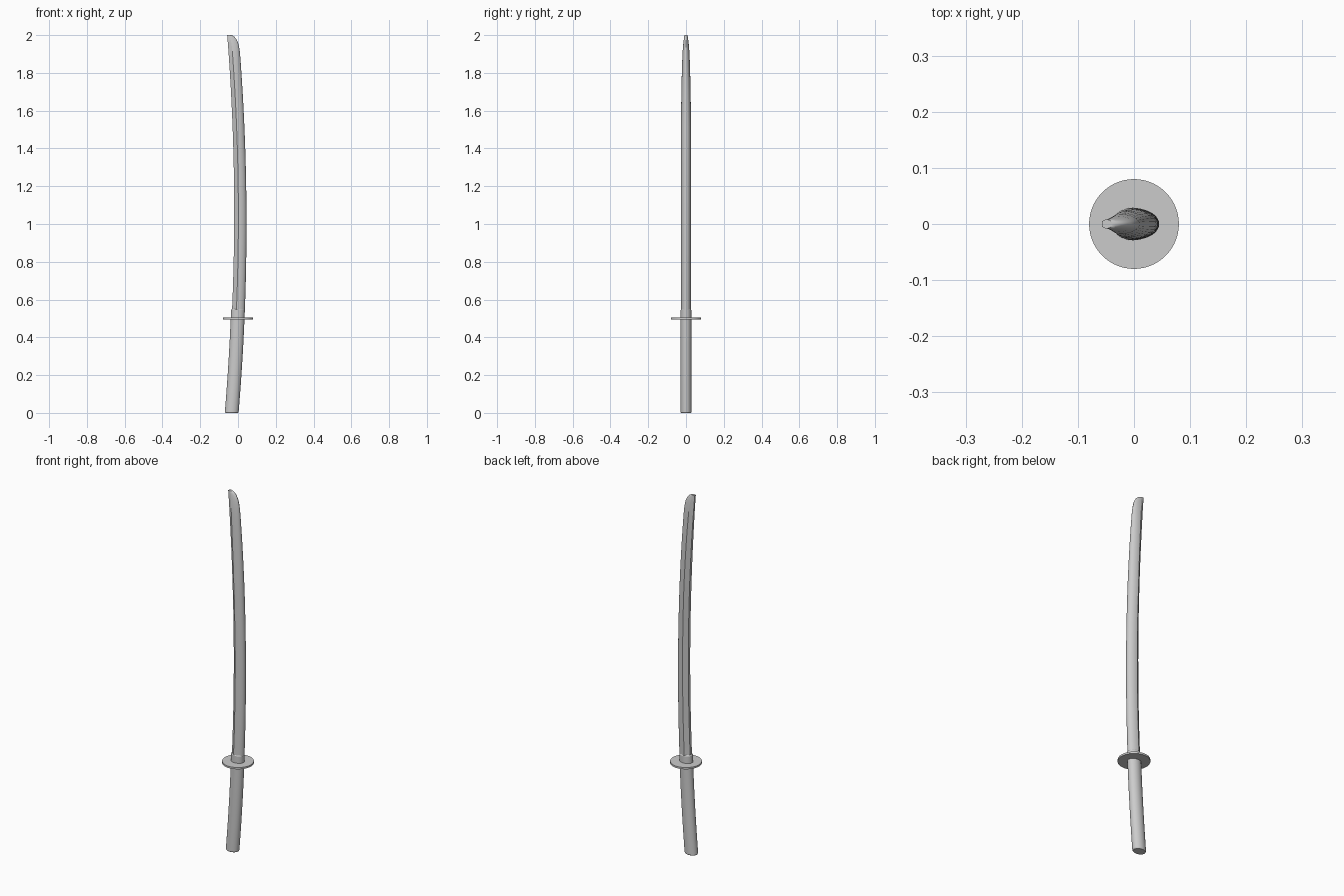
import bpy, bmesh, math

if "Cube" in bpy.data.objects:
    bpy.data.objects.remove(bpy.data.objects["Cube"])


def edge_x(z):
    """Curved cutting side of the whole sword."""
    return 0.045 - 0.042 * (z - 1.0) ** 2


def lerp_table(table, z):
    for (z0, a), (z1, b) in zip(table, table[1:]):
        if z <= z1:
            return a + (b - a) * max(0.0, (z - z0) / (z1 - z0))
    return table[-1][1]


def loft(name, rings, angle=25):
    """Skin a stack of equal rings and cap both ends."""
    bm = bmesh.new()
    loops = [[bm.verts.new(p) for p in ring] for ring in rings]
    n = len(loops[0])
    for a, b in zip(loops, loops[1:]):
        for i in range(n):
            j = (i + 1) % n
            bm.faces.new((a[i], a[j], b[j], b[i]))
    bm.faces.new(loops[0][::-1])
    bm.faces.new(loops[-1])
    bmesh.ops.recalc_face_normals(bm, faces=bm.faces)
    mesh = bpy.data.meshes.new(name)
    bm.to_mesh(mesh)
    bm.free()
    ob = bpy.data.objects.new(name, mesh)
    bpy.context.collection.objects.link(ob)
    bpy.ops.object.select_all(action='DESELECT')
    bpy.context.view_layer.objects.active = ob
    ob.select_set(True)
    bpy.ops.object.shade_smooth_by_angle(angle=math.radians(angle))
    return ob


def oval(z, cx, rx, ry, n=32):
    return [(cx + rx * math.cos(2 * math.pi * i / n),
             ry * math.sin(2 * math.pi * i / n), z) for i in range(n)]


# Handle: oval grip that runs through the guard and ends in a short collar
def grip_ring(z, inset=0.0):
    return oval(z, edge_x(z) - 0.0365, 0.0365 - inset, 0.029 - inset)


loft("handle", [grip_ring(0.0, 0.003), grip_ring(0.005)]
     + [grip_ring(0.05 + 0.05 * i) for i in range(10)]
     + [grip_ring(0.544), grip_ring(0.55, 0.004)])

# Guard: thin round disc
loft("guard", [oval(0.495, 0, 0.08, 0.08, 64), oval(0.505, 0, 0.08, 0.08, 64)])

# Blade: flat spine, side ridges, rounded edge, thinning towards the tip
HALF = [(0.5, 0.0275), (1.5, 0.0275), (1.75, 0.0235), (1.9, 0.019),
        (1.96, 0.014), (2.0, 0.008)]
TIP = [(1.935, 0.006), (1.955, 0.002), (1.97, -0.004), (1.982, -0.011),
       (1.992, -0.02), (1.998, -0.03), (2.0, -0.038)]


def blade_ring(z, right=None):
    width = 0.068 - 0.008 * (z - 0.5) / 1.5
    left = edge_x(z) - width
    right = edge_x(z) if right is None else right
    h = lerp_table(HALF, z)
    ridge = left + 0.34 * (right - left)
    side = [(left, max(0.3 * h, 0.005)), (ridge, h)]
    side += [(ridge + (right - ridge) * math.sin(a), h * math.cos(a))
             for a in (math.pi / 2 * i / 8 for i in range(1, 8))]
    return ([(x, -y, z) for x, y in side] + [(right, 0, z)]
            + [(x, y, z) for x, y in reversed(side)])


loft("blade", [blade_ring(0.53 + 1.38 * i / 28) for i in range(29)]
     + [blade_ring(z, x) for z, x in TIP])
